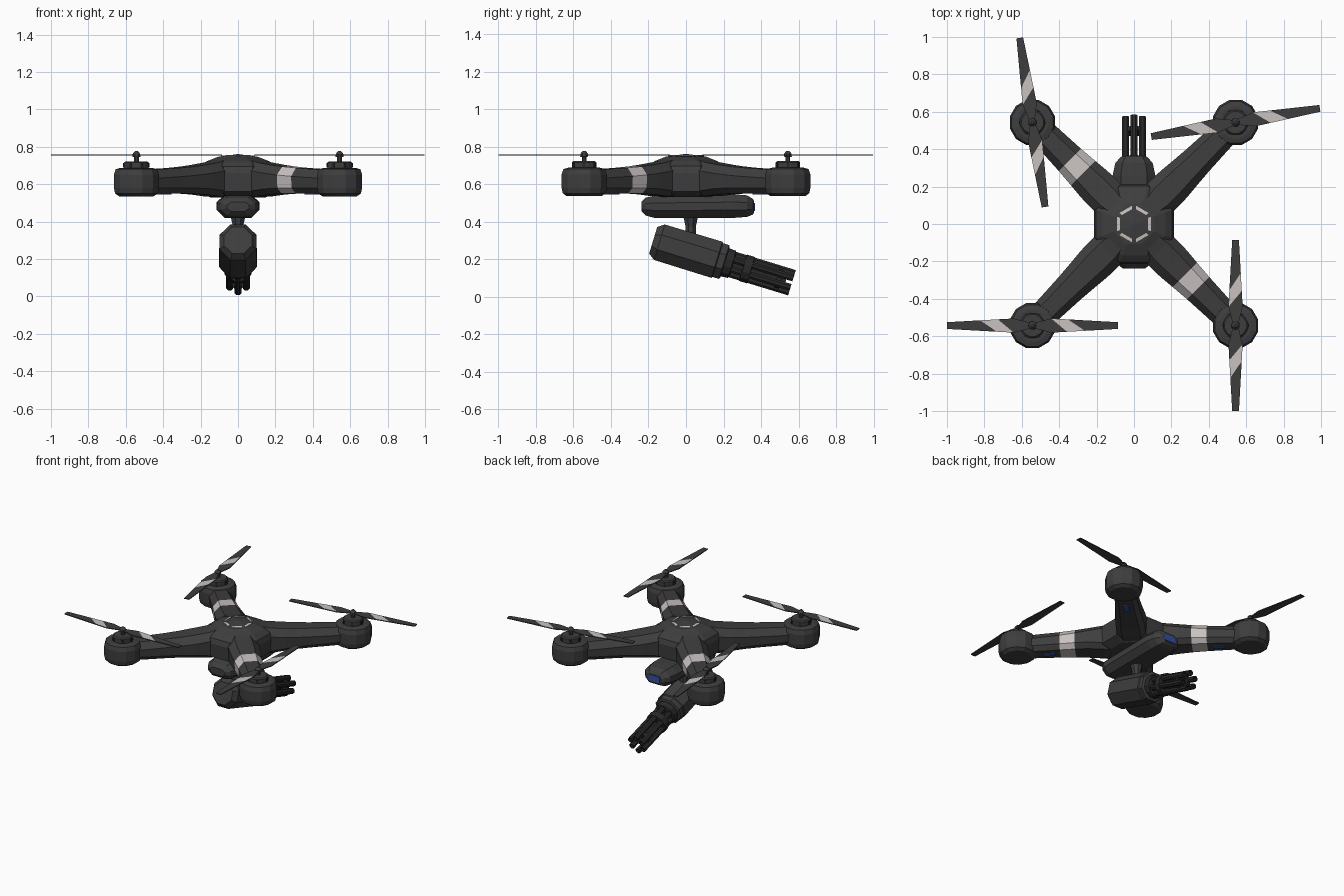
import bpy, bmesh, math
from mathutils import Matrix, Vector

if "Cube" in bpy.data.objects:
    bpy.data.objects.remove(bpy.data.objects["Cube"])


def material(name, rgb):
    m = bpy.data.materials.new(name)
    m.diffuse_color = (*rgb, 1)
    m.use_nodes = True
    m.node_tree.nodes["Principled BSDF"].inputs["Base Color"].default_value = m.diffuse_color
    return m


DARK = material("dark grey", (0.048, 0.048, 0.048))
BLACK = material("near black", (0.022, 0.022, 0.022))
PALE = material("pale grey", (0.58, 0.54, 0.53))
BLUE = material("blue lens", (0.03, 0.08, 0.36))


def loft(name, rings, mats=(DARK,), rule=None, matrix=Matrix()):
    """Skin closed rings of points; rule(ring, side) picks the material slot."""
    bm = bmesh.new()
    rows = [[bm.verts.new(matrix @ Vector(p)) for p in ring] for ring in rings]
    n = len(rows[0])
    for i in range(len(rows) - 1):
        for j in range(n):
            k = (j + 1) % n
            f = bm.faces.new((rows[i][j], rows[i][k], rows[i + 1][k], rows[i + 1][j]))
            f.material_index = rule(i, j) if rule else 0
    bm.faces.new(rows[0])
    bm.faces.new(rows[-1])
    bmesh.ops.recalc_face_normals(bm, faces=bm.faces)
    me = bpy.data.meshes.new(name)
    bm.to_mesh(me)
    bm.free()
    for m in mats:
        me.materials.append(m)
    ob = bpy.data.objects.new(name, me)
    bpy.context.collection.objects.link(ob)
    return ob


def lathe(name, profile, sides, matrix=Matrix(), mat=DARK):
    """Turned part from (radius, z) pairs, flat sides facing the axes."""
    rings = [[(r * math.cos(math.tau * (j + 0.5) / sides),
               r * math.sin(math.tau * (j + 0.5) / sides), z)
              for j in range(sides)] for r, z in profile]
    return loft(name, rings, (mat,), matrix=matrix)


def plate(name, x0, x1, w, z0, z1, mat, matrix):
    rings = [[(x, -w, z0), (x, w, z0), (x, w, z1), (x, -w, z1)] for x in (x0, x1)]
    return loft(name, rings, (mat,), matrix=matrix)


# Central hull: stacked octagons with a low dome
octagon = [(.215, -.08), (.215, .08), (.08, .215), (-.08, .215),
           (-.215, .08), (-.215, -.08), (-.08, -.215), (.08, -.215)]
levels = [(.70, .53), (.97, .56), (1, .66), (.95, .695), (.78, .722), (.5, .746), (.04, .76)]
loft("central_hull", [[(x * s, y * s, z) for x, y in octagon] for s, z in levels])

# Arms: (distance, half width, bottom, top) sections, two with a pale band
sections = [(.14, .085, .535, .73), (.20, .102, .535, .716), (.30, .100, .545, .703),
            (.385, .092, .549, .694), (.485, .084, .55, .687), (.68, .074, .55, .677)]


def arm_ring(r, w, zb, zt):
    half = [(w * .6, zb), (w * .95, zb + .03), (w, zt - .045), (w * .55, zt)]
    return [(r, y, z) for y, z in half] + [(r, -y, z) for y, z in reversed(half)]


HUB = .543
for label, deg, spin in (("back_right", 45, 9.5), ("back_left", 135, 98.5),
                         ("front_left", 225, 0), ("front_right", 315, 90)):
    turn = Matrix.Rotation(math.radians(deg), 4, 'Z')
    banded = deg in (135, 315)
    loft("arm_" + label, [arm_ring(*s) for s in sections], (DARK, PALE),
         lambda i, j: int(banded and i == 3), turn)
    # Blue light under the arm
    plate("light_" + label, .52, .60, .018, .545, .552, BLUE, turn)

    # Motor pod, motor and hub
    x = math.copysign(HUB, math.cos(math.radians(deg)))
    y = math.copysign(HUB, math.sin(math.radians(deg)))
    at = Matrix.Translation((x, y, 0))
    lathe("pod_" + label, [(.095, .535), (.118, .55), (.125, .58), (.125, .65),
                           (.115, .68), (.088, .687)], 12, at)
    lathe("motor_" + label, [(.068, .68), (.068, .715), (.06, .722), (.03, .722)], 12, at)
    for k in range(6):
        slot = at @ Matrix.Rotation(k * math.tau / 6, 4, 'Z')
        plate("motor_slot_" + label, .06, .071, .008, .688, .712, BLACK, slot)
    lathe("hub_" + label, [(.014, .72), (.014, .745), (.023, .746), (.021, .763),
                           (.008, .777)], 8, at)

    # Two propeller blades with a slanting pale stripe on top
    def width(r):
        return .012 + .26 * r if r < .1 else .038 - .056 * (r - .1)
    edges = [(0, 0), (.06, .10), (.10, .185), (.19, .28), (.457, .457)]
    rings = [[(a, width(a), .758), (b, -width(b), .758),
              (b, -width(b), .752), (a, width(a), .752)] for a, b in edges]
    for side in (0, 180):
        rot = at @ Matrix.Rotation(math.radians(spin + side), 4, 'Z')
        loft("blade_" + label, rings, (DARK, PALE),
             lambda i, j: int(i == 2 and j == 0), rot)

# Broken six-sided ring inlaid on the dome
for k in range(6):
    rot = Matrix.Rotation(k * math.tau / 6, 4, 'Z')
    rings = [[(r, s * r * .43, .761 - .125 * r + dz) for r, dz in
              ((.074, -.003), (.09, -.003), (.09, .003), (.074, .003))] for s in (-1, 1)]
    loft("dome_ring_segment", rings, (PALE,), matrix=rot)

# Belly housing: (y, half width, bottom, top) sections
belly = [(-.237, .06, .455, .505), (-.215, .09, .432, .527), (-.17, .112, .42, .538),
         (.26, .114, .42, .545), (.325, .10, .425, .54), (.355, .075, .437, .522),
         (.363, .06, .447, .51)]


def belly_ring(y, w, zb, zt):
    h = zt - zb
    half = [(w * .62, zb), (w, zb + h * .33), (w, zb + h * .67), (w * .62, zt)]
    return [(a, y, z) for a, z in half] + [(-a, y, z) for a, z in reversed(half)]


loft("belly_housing", [belly_ring(*s) for s in belly])
plate("belly_lens", .358, .367, .045, .456, .50, BLUE, Matrix.Rotation(math.pi / 2, 4, 'Z'))

# Swivel mount
lathe("swivel_mount", [(.03, .32), (.03, .375), (.042, .425)], 8,
      Matrix.Translation((0, .025, 0)))

# Tilted turret casing and rotary barrels, pointing to +y and down
gun = Matrix.Translation((0, -.175, .30)) @ Matrix.Rotation(math.radians(-107), 4, 'X')
lathe("turret_casing", [(.08, 0), (.107, .035), (.109, .355), (.102, .36), (.102, .395),
                        (.09, .40)], 8, gun)
lathe("barrel_collar", [(.082, .39), (.078, .44), (.06, .445)], 12, gun, BLACK)
lathe("barrel_clamp", [(.06, .50), (.076, .502), (.076, .545), (.06, .547)], 12, gun, BLACK)
lathe("barrel_spindle", [(.02, .42), (.02, .74)], 6, gun, BLACK)
lathe("muzzle_plate", [(.055, .69), (.055, .715)], 12, gun, BLACK)
for k in range(6):
    a = math.radians(90 + 60 * k)
    place = gun @ Matrix.Translation((.052 * math.cos(a), .052 * math.sin(a), 0))
    lathe("barrel", [(.020, .42), (.020, .774), (.013, .774), (.013, .755)], 8, place, BLACK)
